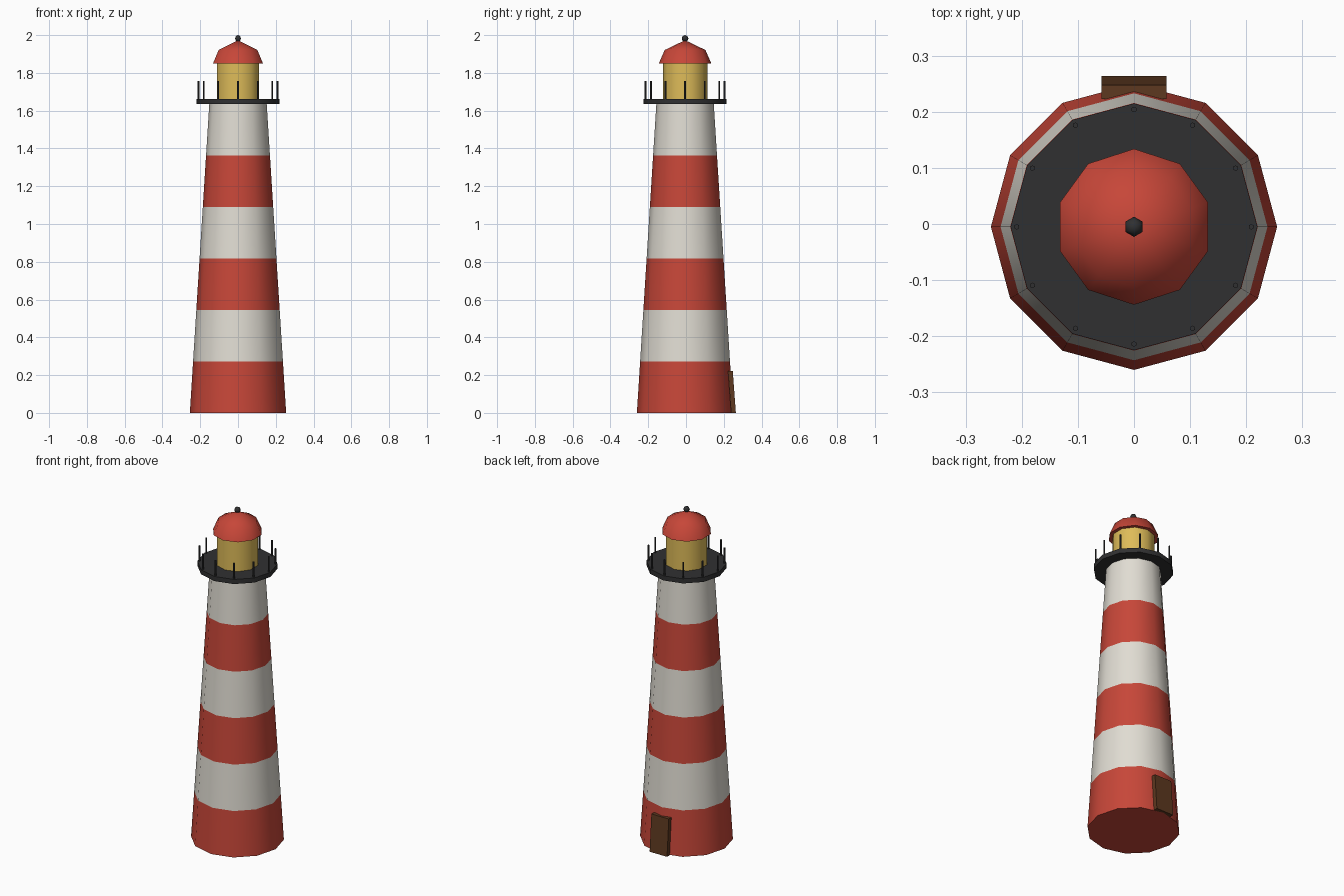
import bpy, bmesh
from math import sin, cos, pi, radians
from mathutils import Vector

cube = bpy.data.objects.get("Cube")
if cube:
    bpy.data.objects.remove(cube, do_unlink=True)

AXIS_Y = -0.005          # tower axis, leaving room for the door behind


def material(name, r, g, b):
    mat = bpy.data.materials.new(name)
    mat.use_nodes = True
    mat.diffuse_color = (r, g, b, 1)
    mat.node_tree.nodes["Principled BSDF"].inputs["Base Color"].default_value = (r, g, b, 1)
    return mat


red = material("brick_red", 0.57, 0.062, 0.04)
white = material("warm_white", 0.75, 0.72, 0.65)
yellow = material("lamp_yellow", 0.73, 0.50, 0.10)
dark = material("dark_iron", 0.03, 0.03, 0.031)
brown = material("door_brown", 0.11, 0.04, 0.014)


def finish(name, bm, mats, smooth=50):
    bmesh.ops.recalc_face_normals(bm, faces=bm.faces)
    mesh = bpy.data.meshes.new(name)
    bm.to_mesh(mesh)
    bm.free()
    obj = bpy.data.objects.new(name, mesh)
    bpy.context.collection.objects.link(obj)
    for mat in mats:
        mesh.materials.append(mat)
    if smooth:
        bpy.ops.object.select_all(action='DESELECT')
        obj.select_set(True)
        bpy.context.view_layer.objects.active = obj
        bpy.ops.object.shade_smooth_by_angle(angle=radians(smooth))
    return obj


def turned(bm, profile, sides, centre=(0, AXIS_Y)):
    """Closed solid of revolution from (radius, height) points, bottom to top."""
    rings = []
    for r, z in profile:
        count = sides if r > 0 else 1
        rings.append([bm.verts.new((centre[0] + r * cos(pi / 2 + 2 * pi * i / sides),
                                    centre[1] + r * sin(pi / 2 + 2 * pi * i / sides), z))
                      for i in range(count)])
    for low, high in zip(rings, rings[1:]):
        for i in range(sides):
            j = (i + 1) % sides
            if len(high) == 1:
                bm.faces.new((low[i], low[j], high[0]))
            elif len(low) == 1:
                bm.faces.new((low[0], high[j], high[i]))
            else:
                bm.faces.new((low[i], low[j], high[j], high[i]))
    for ring in (rings[0], rings[-1]):
        if len(ring) > 1:
            bm.faces.new(ring)


def turned_part(name, profile, sides, mat, smooth=50):
    bm = bmesh.new()
    turned(bm, profile, sides)
    return finish(name, bm, [mat], smooth)


# Tapered tower with six alternating bands
BANDS, TOWER_H, BASE_R, TOP_R = 6, 1.635, 0.255, 0.152
bm = bmesh.new()
turned(bm, [(BASE_R + (TOP_R - BASE_R) * i / BANDS, TOWER_H * i / BANDS)
            for i in range(BANDS + 1)], 12)
for face in bm.faces:
    band = int(face.calc_center_median().z / TOWER_H * BANDS)
    face.material_index = min(band, BANDS - 1) % 2
finish("tower", bm, [red, white])

# Gallery deck and its railing posts
turned_part("gallery_deck", [(0.22, 1.635), (0.22, 1.663)], 12, dark)
bm = bmesh.new()
for i in range(12):
    a = 2 * pi * i / 12
    turned(bm, [(0.005, 1.66), (0.005, 1.757)], 6,
           (0.209 * cos(a), AXIS_Y + 0.209 * sin(a)))
finish("railing_posts", bm, [dark], 0)

# Lantern room, domed roof and finial
turned_part("lantern_room", [(0.118, 1.66), (0.118, 1.855)], 10, yellow)
turned_part("roof_dome", [(0.139, 1.85), (0.108, 1.921), (0, 1.973)], 10, red)
turned_part("finial_ball", [(0, 1.964)] +
            [(0.018 * sin(pi * k / 4), 1.982 - 0.018 * cos(pi * k / 4)) for k in (1, 2, 3)] +
            [(0, 2.0)], 6, dark, 70)

# Door slab leaning with the tower wall
bm = bmesh.new()
bmesh.ops.create_cube(bm, size=1)
for v in bm.verts:
    up = v.co.z + 0.5
    v.co = Vector((v.co.x * 0.116, 0.2515 + v.co.y * 0.025 - 0.0165 * up, 0.222 * up))
finish("door", bm, [brown], 0)
